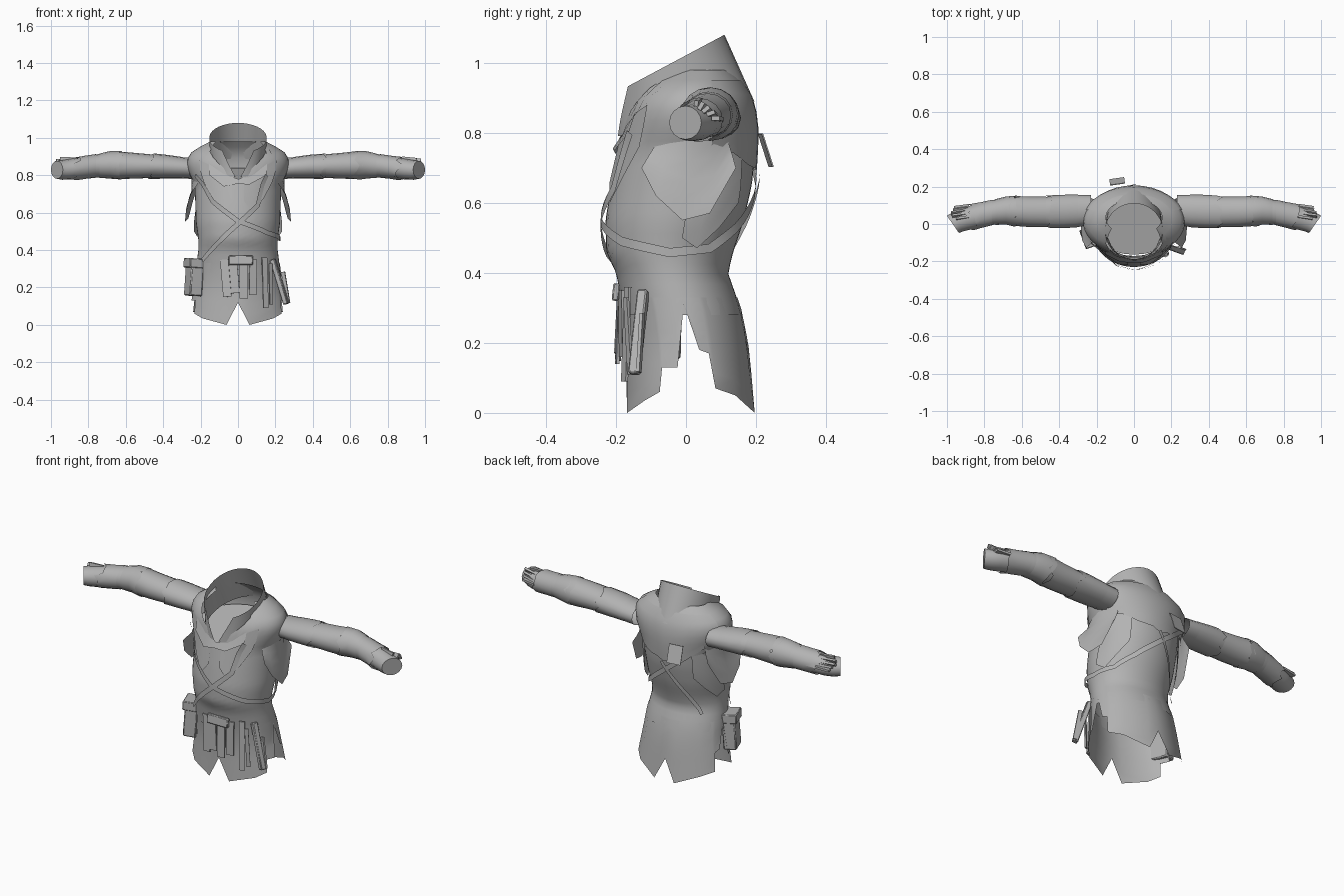
import bpy, bmesh, random
from math import sin, cos, radians, pi
from mathutils import Vector

random.seed(4)
cube = bpy.data.objects.get("Cube")
if cube:
    bpy.data.objects.remove(cube, do_unlink=True)

cloth = bpy.data.materials.new("grey cloth")
cloth.use_nodes = True
GREY = (0.45, 0.45, 0.45, 1)
cloth.diffuse_color = GREY
cloth.node_tree.nodes["Principled BSDF"].inputs["Base Color"].default_value = GREY

# Body section by height: z, half width, front y, back y
BODY = [(0, .27, -.17, .198), (.1, .255, -.168, .185), (.2, .235, -.168, .175),
        (.3, .225, -.18, .155), (.4, .212, -.2, .12), (.46, .212, -.228, .135),
        (.55, .225, -.23, .165), (.65, .228, -.214, .188), (.75, .232, -.195, .198),
        (.82, .265, -.18, .2), (.88, .275, -.168, .193), (.93, .245, -.135, .175),
        (.98, .15, -.06, .13)]


def interp(table, t):
    """Linear lookup; the first item of each row is the key."""
    if t <= table[0][0]:
        return table[0][1:]
    for p, q in zip(table, table[1:]):
        if t <= q[0]:
            f = (t - p[0]) / (q[0] - p[0])
            return tuple(a + (b - a) * f for a, b in zip(p[1:], q[1:]))
    return table[-1][1:]


def on_body(deg, z, off=0.0):
    """Point on the body: 0 degrees is the front, 90 is +x."""
    rx, front, back = interp(BODY, z)
    a = radians(deg)
    return Vector(((rx + off) * sin(a),
                   (front + back) / 2 - ((back - front) / 2 + off) * cos(a), z))


def finish(name, bm, angle=35):
    me = bpy.data.meshes.new(name)
    bm.to_mesh(me)
    bm.free()
    me.materials.append(cloth)
    ob = bpy.data.objects.new(name, me)
    bpy.context.collection.objects.link(ob)
    bpy.ops.object.select_all(action='DESELECT')
    ob.select_set(True)
    bpy.context.view_layer.objects.active = ob
    bpy.ops.object.shade_smooth_by_angle(angle=radians(angle))
    return ob


def grid(name, rows, wrap=False, cap=False):
    """Skin a list of point rows."""
    bm = bmesh.new()
    vs = [[bm.verts.new(p) for p in r] for r in rows]
    n = len(vs[0])
    for r, s in zip(vs, vs[1:]):
        for i in range(n if wrap else n - 1):
            j = (i + 1) % n
            bm.faces.new((r[i], r[j], s[j], s[i]))
    if cap:
        bm.faces.new(vs[-1])
    if wrap:
        bmesh.ops.recalc_face_normals(bm, faces=bm.faces[:])
    return finish(name, bm)


def shell(name, columns, top=0.0, bottom=0.0, rows=6, wrap=False):
    """Cloth hung on the body; columns are (degrees, upper z, lower z)."""
    pts = []
    for k in range(rows + 1):
        t = k / rows
        pts.append([on_body(d, lo + (hi - lo) * t, bottom + (top - bottom) * t)
                    for d, hi, lo in columns])
    return grid(name, pts, wrap)


def strap(name, path, width=.026, off=.014):
    """Flat ribbon around the body through (degrees, z) points."""
    pts = []
    for (d0, z0), (d1, z1) in zip(path, path[1:]):
        for k in range(6):
            pts.append((d0 + (d1 - d0) * k / 6, z0 + (z1 - z0) * k / 6))
    mid = [on_body(d, z, off) for d, z in pts + [path[-1]]]
    low, high = [], []
    for i, p in enumerate(mid):
        run = (mid[min(i + 1, len(mid) - 1)] - mid[max(i - 1, 0)]).normalized()
        out = Vector((p.x, p.y + .01, 0)).normalized()
        side = out.cross(run) * width / 2
        low.append(p - side)
        high.append(p + side)
    return grid(name, [low, high])


def box(name, loc, size, rot=(0, 0, 0), bevel=0.0):
    bm = bmesh.new()
    bmesh.ops.create_cube(bm, size=1)
    bmesh.ops.scale(bm, vec=size, verts=bm.verts[:])
    ob = finish(name, bm)
    ob.location, ob.rotation_euler = loc, [radians(r) for r in rot]
    if bevel:
        ob.modifiers.new("bevel", 'BEVEL').width = bevel
    return ob


# Coat body with a V-shaped neckline
ring = [-180 + 7.5 * i for i in range(48)]
shell("coat_body", [(d, .77 + .21 * min(1, abs(d) / 50), .28) for d in ring],
      rows=24, wrap=True)

# Torn skirt with front, side and back splits
HEM = [(0, .12), (13, 0), (45, .035), (62, .06), (65, .13), (80, .13), (93, .31),
       (101, .18), (110, .17), (114, .07), (135, .05), (167, 0), (180, .12)]
skirt = [s * h[0] for s in (-1, 1) for h in HEM if 0 < h[0] < 180] + [0, -180]
shell("coat_skirt", [(d, .33, interp(HEM, abs(d))[0]) for d in sorted(skirt)],
      .002, .003, 6, True)

# Standing collar: base hangs low at the back, rim leans forward, open at the front
rows = []
for k in range(7):
    t = k / 6
    start = 5 + 28 * t
    row = []
    for i in range(29):
        a = radians(start + (360 - 2 * start) * i / 28)
        lo = Vector((.15 * sin(a), -.195 * cos(a), .84 - .05 * cos(a)))
        hi = Vector((.154 * sin(a), -.04 - .15 * cos(a), 1.0 - .08 * cos(a)))
        row.append(lo.lerp(hi, t))
    rows.append(row)
grid("standing_collar", rows)

# Neck lining and folded scarf
bm = bmesh.new()
bm.faces.new([bm.verts.new(on_body(d, .8, -.02) - Vector((0, 0, .04 * cos(radians(d)))))
              for d in ring[::2]])
finish("neck_lining", bm)
shell("scarf_fold", [(-34, .86, .8), (-18, .81, .74), (0, .78, .755), (14, .79, .75),
                     (34, .86, .8)], .004, .015, 2)

# Shoulder mantle with a ragged hem hanging over the back
shell("shoulder_mantle",
      [(d, .95, .67 + .1 * abs(sin(radians(d))) + random.uniform(-.012, .012))
       for d in range(110, 251, 10)], .004, .01, 6)
box("loose_back_scrap", (-.09, .228, .75), (.08, .004, .1), (18, 0, 8))

for s, word in ((1, "left"), (-1, "right")):
    # Side flaps below the arm
    shell(word + "_side_panel",
          [(s * 62, .76, .7), (s * 75, .77, .62), (s * 95, .78, .55), (s * 112, .78, .57),
           (s * 125, .78, .7)], .004, .06, 4)
    shell(word + "_back_panel",
          [(s * 98, .6, .5), (s * 112, .68, .47), (s * 128, .74, .53), (s * 142, .76, .6)],
          .005, .02, 4)
    shell(word + "_chest_lapel",
          [(s * 8, .77, .66), (s * 20, .82, .6), (s * 36, .86, .68), (s * 48, .88, .76)],
          .003, .008, 4)

    # Sleeve from shoulder to glove: x, y, z, y radius, z radius, forward turn
    ARM = [(.23, .075, .835, .08, .055, 0), (.3, .07, .84, .086, .057, 0),
           (.4, .066, .847, .086, .061, 0), (.5, .064, .85, .078, .063, 0),
           (.6, .066, .852, .076, .066, 0), (.68, .073, .856, .069, .068, 0),
           (.76, .061, .85, .066, .061, 0), (.84, .043, .84, .063, .056, .004),
           (.9, .028, .832, .06, .055, .015), (.94, .013, .828, .053, .052, .024),
           (.968, -.002, .829, .046, .048, .032)]

    def arm_ring(x, grow=0.0, ragged=0.0):
        y, z, ry, rz, turn = interp(ARM, x)
        return [(s * (x + turn * cos(i * pi / 8) + random.uniform(-ragged, ragged)),
                 y + (ry + grow) * cos(i * pi / 8), z + (rz + grow) * sin(i * pi / 8))
                for i in range(16)]

    grid(word + "_sleeve", [arm_ring(r[0]) for r in ARM], True, True)
    for label, x0, x1, g0, g1 in (("upper_sleeve_wrap", .3, .46, .001, .006),
                                  ("elbow_wrap", .47, .65, .001, .008),
                                  ("glove_cuff", .74, .63, .002, .01),
                                  ("wrist_wrap", .76, .87, .002, .007)):
        grid(word + "_" + label, [arm_ring(x0, g0), arm_ring((x0 + x1) / 2, (g0 + g1) / 2),
                                  arm_ring(x1, g1, .022)], True)
    # Torn finger strips
    for i in range(5):
        box(f"{word}_finger_strip_{i + 1}",
            (s * (.93 + random.uniform(-.02, .01)), .09 - .014 * i, .84 + .011 * i),
            (.08, .024, .012), (20 * i, s * random.uniform(-8, 8), s * -8))

# Crossed straps
strap("long_cross_strap", [(-58, .8), (-34, .66), (0, .555), (45, .49), (90, .458),
                           (125, .47), (150, .53), (190, .66), (232, .79)])
strap("short_cross_strap", [(35, .8), (26, .64), (0, .54), (-28, .44), (-55, .345)])
strap("back_cross_strap", [(-182, .68), (-160, .54), (-135, .38)], .02, .02)

# Buckle and hanging tabard strips
box("belt_buckle", (.015, -.2, .345), (.13, .02, .05), (-6, 0, 0), .004)
for i, (x, hi, lo, w) in enumerate(((-.065, .35, .15, .045), (-.02, .33, .17, .045),
                                    (.03, .33, .14, .045), (.08, .35, .16, .04),
                                    (.145, .36, .09, .03), (.175, .33, .11, .02))):
    box(f"tabard_strip_{i + 1}", (x, -.2 + abs(x) * .2, (hi + lo) / 2), (w, .008, hi - lo),
        (random.uniform(-5, 3), random.uniform(-6, 2), x * 180))

# Hip pouch and sheath
box("hip_pouch", (-.235, -.07, .25), (.07, .1, .19), (0, 4, 20), .006)
box("pouch_flap", (-.237, -.071, .33), (.078, .108, .05), (0, 4, 20), .004)
box("hip_sheath", (.222, -.135, .23), (.028, .03, .25), (0, -18, -20), .004)
box("sheath_strip", (.255, -.13, .2), (.02, .01, .17), (0, -10, -20))
